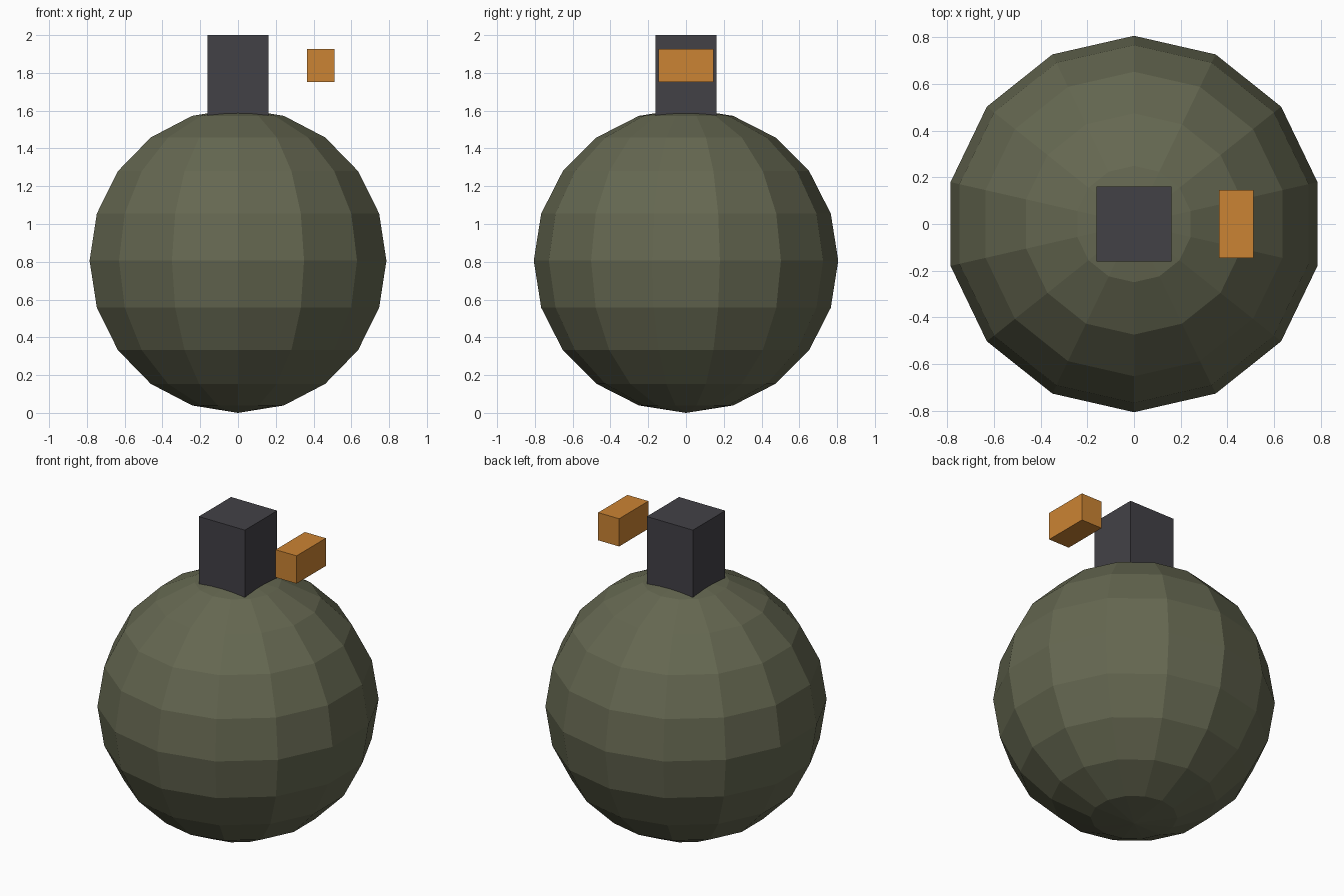
import bpy

default = bpy.data.objects.get("Cube")
if default:
    bpy.data.objects.remove(default, do_unlink=True)


def make_material(name, rgb):
    mat = bpy.data.materials.new(name)
    mat.use_nodes = True
    colour = (*rgb, 1)
    mat.diffuse_color = colour
    mat.node_tree.nodes["Principled BSDF"].inputs["Base Color"].default_value = colour
    return mat


def finish(name, mat):
    obj = bpy.context.object
    obj.name = obj.data.name = name
    obj.data.materials.append(mat)
    return obj


def box(name, size, centre, mat):
    bpy.ops.mesh.primitive_cube_add(size=1, location=centre)
    obj = finish(name, mat)
    obj.scale = size
    bpy.ops.object.transform_apply(location=False, rotation=False, scale=True)
    return obj


olive = make_material("olive green", (0.13, 0.137, 0.082))
charcoal = make_material("charcoal", (0.055, 0.053, 0.062))
orange = make_material("orange", (0.6, 0.23, 0.033))

# Faceted round body, resting on its lower pole
RADIUS = 0.806
bpy.ops.mesh.primitive_uv_sphere_add(
    segments=14, ring_count=10, radius=RADIUS, location=(0, 0, RADIUS))
body = finish("body", olive)
bpy.ops.object.shade_flat()

# Square neck sunk into the top of the body
box("neck", (0.322, 0.322, 0.48), (0, 0, 1.76), charcoal)

# Small block floating to the left of the neck
box("side_block", (0.146, 0.292, 0.175), (0.438, 0, 1.838), orange)
